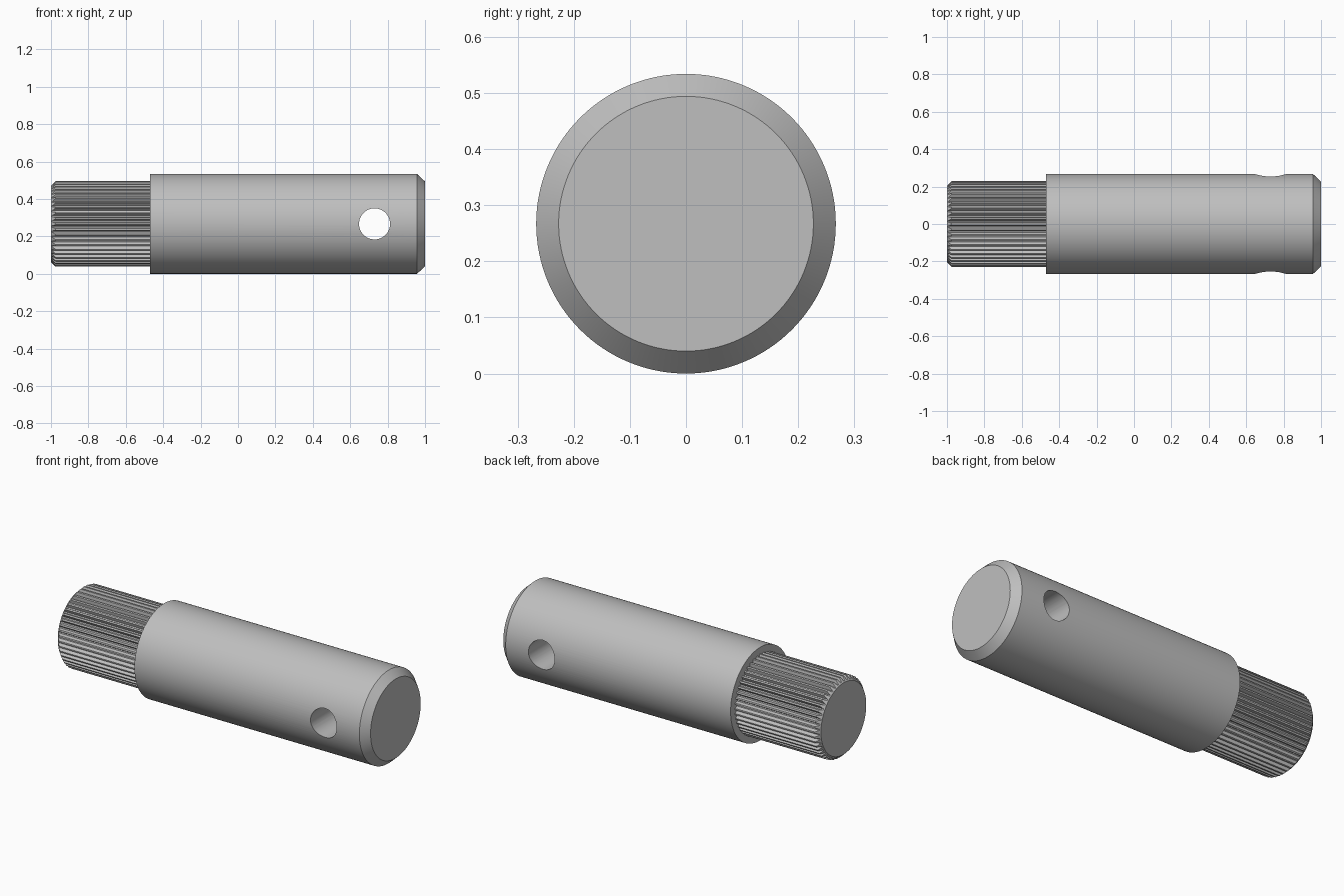
import bpy, bmesh, math

cube = bpy.data.objects.get("Cube")
if cube:
    bpy.data.objects.remove(cube, do_unlink=True)

RADIUS = 0.267
AXIS_Z = RADIUS
SHOULDER = -0.47

steel = bpy.data.materials.new("steel grey")
steel.use_nodes = True
grey = (0.52, 0.52, 0.52, 1)
steel.diffuse_color = grey
steel.node_tree.nodes["Principled BSDF"].inputs["Base Color"].default_value = grey


def loft(name, rings):
    """Closed solid along x from rings of (x, radius, angle) points."""
    bm = bmesh.new()
    loops = [[bm.verts.new((x, r * math.cos(a), AXIS_Z + r * math.sin(a)))
              for x, r, a in ring] for ring in rings]
    for lower, upper in zip(loops, loops[1:]):
        for i in range(len(lower)):
            j = (i + 1) % len(lower)
            bm.faces.new((lower[i], lower[j], upper[j], upper[i]))
    bm.faces.new(loops[0])
    bm.faces.new(loops[-1])
    bmesh.ops.recalc_face_normals(bm, faces=bm.faces)
    mesh = bpy.data.meshes.new(name)
    bm.to_mesh(mesh)
    bm.free()
    mesh.materials.append(steel)
    obj = bpy.data.objects.new(name, mesh)
    bpy.context.collection.objects.link(obj)
    return obj


def activate(obj):
    bpy.ops.object.select_all(action='DESELECT')
    obj.select_set(True)
    bpy.context.view_layer.objects.active = obj


# Smooth shaft with a chamfered end
angles = [math.tau * i / 128 for i in range(128)]
shaft = loft("shaft", [[(x, r, a) for a in angles] for x, r in
                       ((SHOULDER, RADIUS), (0.957, RADIUS), (1, 0.227))])

# Cross hole drilled through the shaft
bpy.ops.mesh.primitive_cylinder_add(vertices=64, radius=0.083, depth=1,
                                    location=(0.73, 0, AXIS_Z),
                                    rotation=(math.pi / 2, 0, 0))
drill = bpy.context.object
drill.name = "hole_cutter"
drill.data.materials.append(steel)
drill.hide_render = True
activate(shaft)
cut = shaft.modifiers.new("cross_hole", 'BOOLEAN')
cut.operation = 'DIFFERENCE'
cut.solver = 'EXACT'
cut.object = drill
bpy.ops.object.modifier_apply(modifier=cut.name)
bpy.data.objects.remove(drill, do_unlink=True)
bpy.ops.object.shade_smooth_by_angle(angle=math.radians(25))

# Splined end: trapezoid teeth, with the tips chamfered at the free end
TEETH, TIP, ROOT, END = 48, 0.229, 0.210, 0.205
tooth = ((-0.38, ROOT), (-0.14, TIP), (0.14, TIP), (0.38, ROOT))
profile = [(r, math.tau * (n + offset) / TEETH)
           for n in range(TEETH) for offset, r in tooth]
loft("splined_end", [
    [(-1, END, a) for r, a in profile],
    [(-1 + r - END, r, a) for r, a in profile],
    [(SHOULDER + 0.01, r, a) for r, a in profile],
])
